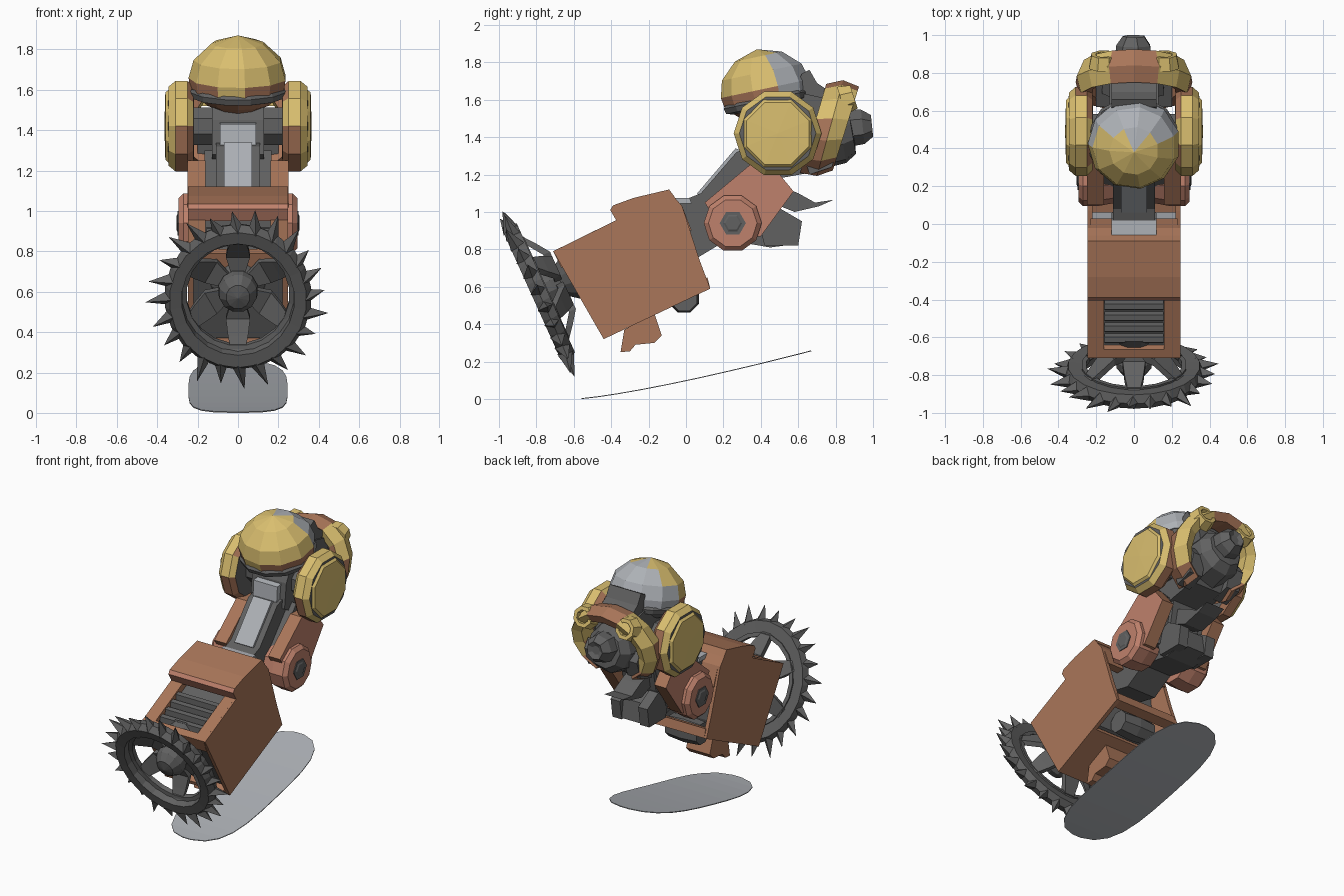
import bpy, bmesh, math, random
from mathutils import Matrix, Vector

if "Cube" in bpy.data.objects:
    bpy.data.objects.remove(bpy.data.objects["Cube"])

random.seed(4)
ORANGE, SALMON = (0.40, 0.18, 0.10, 1), (0.52, 0.22, 0.15, 1)
YELLOW, DARK, STEEL = (0.70, 0.52, 0.16, 1), (0.12, 0.12, 0.12, 1), (0.42, 0.44, 0.47, 1)
mats = {}


def material(col):
    if col not in mats:
        mats[col] = bpy.data.materials.new("paint")
        mats[col].diffuse_color = col
    return mats[col]


def finish(name, bm, cols, mirror=False, pick=None):
    """Turn bm into an object; pick(face centre) chooses among several colours."""
    cols = cols if isinstance(cols, list) else [cols]
    bmesh.ops.recalc_face_normals(bm, faces=bm.faces)
    if pick:
        for f in bm.faces:
            f.material_index = pick(f.calc_center_median())
    me = bpy.data.meshes.new(name)
    bm.to_mesh(me)
    bm.free()
    for c in cols:
        me.materials.append(material(c))
    ob = bpy.data.objects.new(name, me)
    bpy.context.collection.objects.link(ob)
    if mirror:
        ob.modifiers.new("mirror", 'MIRROR')
    return ob


def prism(name, yz, x0, x1, cols, mirror=False, pick=None):
    """Side profile extruded along x."""
    bm = bmesh.new()
    a = [bm.verts.new((x0, y, z)) for y, z in yz]
    b = [bm.verts.new((x1, y, z)) for y, z in yz]
    bm.faces.new(a)
    bm.faces.new(b)
    for i in range(len(a)):
        j = (i + 1) % len(a)
        bm.faces.new((a[i], a[j], b[j], b[i]))
    return finish(name, bm, cols, mirror, pick)


def lathe(name, prof, n, M, cols, mirror=False, pick=None, closed=False):
    """Revolve (radius, height) points around local z, then place with M."""
    bm = bmesh.new()
    rings = []
    for r, h in prof:
        k = n if r > 0 else 1
        rings.append([bm.verts.new(M @ Vector((r * math.cos(t), r * math.sin(t), h)))
                      for t in [2 * math.pi * (i + 0.5) / n for i in range(k)]])
    for a, b in zip(rings, rings[1:] + (rings[:1] if closed else [])):
        for i in range(n):
            j = (i + 1) % n
            q = [a[i % len(a)], a[j % len(a)], b[j % len(b)], b[i % len(b)]]
            bm.faces.new(list(dict.fromkeys(q)))
    return finish(name, bm, cols, mirror, pick)


def place(y, z, tilt=0, x=0):
    return Matrix.Translation((x, y, z)) @ Matrix.Rotation(math.radians(tilt), 4, 'X')


def side(y, z):  # local z becomes world x
    return Matrix.Translation((0, y, z)) @ Matrix.Rotation(math.pi / 2, 4, 'Y')


def slope(t, h):  # distance along and height above the sloping top of the box
    return (-0.71 + 0.897 * t - 0.442 * h, 0.79 + 0.442 * t + 0.897 * h)


# Curved ground plate
bm = bmesh.new()
rows = []
for k in range(13):
    s = -math.cos(math.pi * (k + 0.25) / 12.5)
    w = 0.245 * (1 - abs(s) ** 4) ** 0.42
    u = (s + 1) / 2
    rows.append([bm.verts.new((x, -0.56 + 1.23 * u, 0.005 + 0.255 * u ** 1.25)) for x in (-w, w)])
for a, b in zip(rows, rows[1:]):
    bm.faces.new((a[0], a[1], b[1], b[0]))
plate = finish("ground_plate", bm, STEEL)
plate.modifiers.new("thick", 'SOLIDIFY').thickness = 0.005

# Spiked wheel: rim, spikes, spokes and hub
W = place(-0.79, 0.575, 114.3) @ Matrix.Diagonal((1, 1.08, 1, 1))
lathe("wheel_rim", [(0.275, -0.04), (0.35, -0.045), (0.365, 0), (0.34, 0.04), (0.28, 0.035)],
      22, W, DARK, closed=True)
lathe("wheel_inner_ring", [(0.255, -0.05), (0.28, -0.05), (0.28, -0.01), (0.255, -0.02)], 20, W, DARK, closed=True)
bm = bmesh.new()
for i in range(24):
    t = 2 * math.pi * i / 24

    def at(r, da, h):
        return bm.verts.new(W @ Vector((r * math.cos(t + da), r * math.sin(t + da), h)))
    base = [at(0.335, -0.12, 0), at(0.335, 0, 0.045), at(0.335, 0.12, 0), at(0.335, 0, -0.045)]
    tip = at(random.uniform(0.42, 0.465), 0.07, random.uniform(-0.015, 0.03))
    bm.faces.new(base)
    for a, b in zip(base, base[1:] + base[:1]):
        bm.faces.new((a, b, tip))
finish("wheel_spikes", bm, DARK)
bm = bmesh.new()
for i in range(6):
    R = W @ Matrix.Rotation(math.pi * (i + 0.5) / 3, 4, 'Z')
    q = [[bm.verts.new(R @ Vector((r, sx * w, h + sz * 0.02)))
          for sx, sz in ((-1, -1), (1, -1), (1, 1), (-1, 1))]
         for r, w, h in ((0.06, 0.03, -0.12), (0.155, 0.06, -0.125), (0.22, 0.05, -0.075), (0.29, 0.03, -0.015))]
    for a, b in zip(q, q[1:]):
        for j in range(4):
            bm.faces.new((a[j], a[(j + 1) % 4], b[(j + 1) % 4], b[j]))
    bm.faces.new(q[0])
    bm.faces.new(q[-1])
finish("wheel_spokes", bm, DARK)
lathe("wheel_hub", [(0, 0.02), (0.06, 0.005), (0.095, -0.04), (0.1, -0.08), (0.08, -0.13), (0.13, -0.2), (0.16, -0.26)],
      12, W, DARK)

# Box body: core, side panels, floor and top frame
prism("box_core", [(-0.66, 0.77), (-0.16, 1.01), (-0.10, 0.9), (-0.08, 0.6), (-0.10, 0.52), (-0.42, 0.37)],
      -0.22, 0.22, DARK)
prism("box_side", [(-0.71, 0.79), (-0.08, 1.10), (-0.02, 1.03), (0.07, 0.75), (0.13, 0.59), (-0.44, 0.32)],
      0.22, 0.247, ORANGE, True)
prism("box_floor", [(-0.44, 0.32), (-0.1, 0.481), (-0.11, 0.506), (-0.45, 0.345)], -0.225, 0.225, ORANGE)
prism("box_rear_sill", [(0.13, 0.59), (0.115, 0.65), (0.06, 0.63), (0.07, 0.57)], -0.23, 0.23, ORANGE)
prism("box_rear_lintel", [(-0.08, 1.10), (-0.02, 1.03), (0.03, 0.9), (-0.03, 0.9), (-0.12, 1.06)],
      -0.23, 0.23, ORANGE)
prism("box_top_rail", [slope(0, 0), slope(0.4, 0), slope(0.4, -0.05), slope(0, -0.05)], 0.16, 0.235, ORANGE, True)
prism("box_front_lip", [slope(0, 0), slope(0.05, 0), slope(0.06, -0.06), slope(0.0, -0.1)], -0.23, 0.23, ORANGE)
prism("box_hood", [(-0.37, 0.95), (-0.405, 1.01), (-0.39, 1.035), (-0.28, 1.075), (-0.09, 1.12), (-0.06, 1.08)],
      -0.247, 0.247, [ORANGE, SALMON], pick=lambda c: int(c.y < -0.37))
for i in range(4):
    t = 0.07 + i * 0.065
    prism("grille_slat", [slope(t, -0.04), slope(t + 0.02, -0.003), slope(t + 0.05, -0.01), slope(t + 0.055, -0.05)],
          -0.155, 0.155, DARK)
prism("lower_tab", [(-0.33, 0.37), (-0.35, 0.25), (-0.3, 0.255), (-0.27, 0.29), (-0.17, 0.3), (-0.13, 0.34), (-0.17, 0.46)],
      -0.09, 0.09, ORANGE)
lathe("lower_joint", [(0, -0.12), (0.075, -0.12), (0.085, 0), (0.075, 0.12), (0, 0.12)], 8, side(-0.01, 0.54), DARK)

# Waist and hips
prism("waist", [(-0.12, 1.02), (0.08, 1.1), (0.27, 1.32), (0.4, 1.36), (0.52, 1.2), (0.48, 1.0), (0.58, 0.96), (0.6, 0.83),
                (0.45, 0.81), (0.22, 0.85), (0.07, 0.76), (-0.12, 0.80)], -0.11, 0.11, DARK)
prism("waist_front_panel", [(0.06, 1.1), (0.265, 1.34), (0.29, 1.33), (0.08, 1.08)], -0.07, 0.07, STEEL)
prism("waist_top_plate", [(-0.08, 1.075), (0.02, 1.075), (0.03, 1.045), (-0.07, 1.045)], -0.12, 0.12, STEEL)
prism("hip_block", [(0.38, 0.98), (0.5, 1.02), (0.62, 0.95), (0.6, 0.82), (0.42, 0.82)], 0.07, 0.14, DARK, True)
prism("tail_fin", [(0.5, 1.14), (0.6, 1.10), (0.69, 1.05), (0.79, 1.065), (0.71, 1.03), (0.58, 1.0), (0.48, 1.04)],
      -0.07, 0.07, DARK)
prism("arm_plate", [(0.1, 1.05), (0.34, 1.25), (0.46, 1.25), (0.575, 1.11), (0.4, 0.87), (0.22, 0.86)],
      0.16, 0.25, [ORANGE, SALMON], True, pick=lambda c: int(c.x > 0.24))
prism("arm_inner_strut", [(0.14, 1.0), (0.4, 1.3), (0.5, 1.2), (0.42, 0.9), (0.25, 0.88)], 0.10, 0.165, DARK, True)
lathe("elbow_disc", [(0, 0.11), (0.14, 0.11), (0.155, 0.19), (0.155, 0.27), (0.13, 0.295), (0, 0.295)],
      10, side(0.25, 0.94), SALMON, True)
lathe("elbow_cap", [(0.07, 0.28), (0.07, 0.3), (0.05, 0.3), (0.04, 0.305), (0, 0.305)], 6, side(0.25, 0.94), DARK, True)

# Upper torso and shoulders
prism("torso_core", [(0.32, 1.28), (0.34, 1.45), (0.42, 1.6), (0.6, 1.64), (0.78, 1.6), (0.82, 1.4), (0.72, 1.22), (0.5, 1.18)],
      -0.13, 0.13, DARK)
prism("chest_plate", [(0.29, 1.3), (0.3, 1.43), (0.35, 1.44), (0.36, 1.3)], -0.09, 0.09, STEEL)
lathe("shoulder_axle", [(0, -0.25), (0.1, -0.25), (0.1, 0.25), (0, 0.25)], 8, side(0.49, 1.42), DARK)
lathe("shoulder_drum", [(0, 0.215), (0.205, 0.22), (0.235, 0.25), (0.235, 0.31), (0.205, 0.345), (0, 0.35)],
      10, side(0.49, 1.42), [ORANGE, YELLOW, DARK], True,
      pick=lambda c: 2 if c.x > 0.34 or c.x < 0.22 else int(c.z > 1.6 or c.x > 0.315 or (c.y < 0.36 and 1.38 < c.z < 1.5)))
lathe("shoulder_cap", [(0.2, 0.34), (0.18, 0.36), (0, 0.365)], 8, side(0.49, 1.42), YELLOW, True)

# Domed head with brim and chin
H = place(0.43, 1.63, 12)
lathe("head_dome", [(0.235, -0.035), (0.245, 0.03), (0.22, 0.12), (0.13, 0.205), (0, 0.245)], 11, H,
      [YELLOW, ORANGE, STEEL], pick=lambda c: 2 if c.y > 0.45 else int(c.z < 1.66 and abs(c.x) > 0.08))
lathe("head_brim", [(0.2, -0.07), (0.24, -0.06), (0.248, -0.03), (0.235, -0.015)], 12, H, DARK)
lathe("head_underside", [(0.215, -0.05), (0.16, -0.1), (0.1, -0.13), (0, -0.13)], 10, H, [DARK, ORANGE],
      pick=lambda c: int(c.y < 0.4))
prism("head_rear_vent", [(0.58, 1.66), (0.62, 1.74), (0.66, 1.76), (0.7, 1.69), (0.76, 1.65), (0.72, 1.56)],
      -0.12, 0.12, DARK)

# Rear collar arch hugging the back of the torso
bm = bmesh.new()
secs = []
for i in range(13):
    a = math.radians(-150 + 25 * i)
    s, c = math.sin(a), math.cos(a)
    y = 0.765 + 0.075 * c
    secs.append([bm.verts.new((r * s * 1.12, y + dy, 1.43 + r * c * 0.98))
                 for r, dy in ((0.2, -0.07), (0.26, -0.09), (0.28, 0.0), (0.245, 0.085), (0.19, 0.06))])
for p, q in zip(secs, secs[1:]):
    for j in range(5):
        bm.faces.new((p[j], p[(j + 1) % 5], q[(j + 1) % 5], q[j]))
bm.faces.new(secs[0])
bm.faces.new(secs[-1])
finish("rear_collar", bm, [ORANGE, YELLOW], pick=lambda c: int(abs(c.x) > 0.1 and c.z > 1.33 and c.y > 0.74))
lathe("collar_port", [(0.04, 0.02), (0.045, 0.05), (0.07, 0.05), (0.085, -0.02)], 8, place(0.85, 1.60, -72, 0.16),
      YELLOW, True)

# Rear drive unit
lathe("rear_drive", [(0.17, -0.1), (0.16, 0.04), (0.12, 0.1), (0, 0.11)], 9, place(0.79, 1.41, -80), DARK)
lathe("rear_nozzle", [(0.1, -0.02), (0.095, 0.05), (0.06, 0.1), (0.03, 0.085), (0, 0.085)], 7,
      place(0.895, 1.45, -84), DARK)
prism("rear_side_pod", [(0.62, 1.34), (0.78, 1.42), (0.82, 1.36), (0.78, 1.24), (0.66, 1.2)], 0.1, 0.2, DARK, True)

for m in bpy.data.materials:
    if m.users and not m.is_grease_pencil:
        m.use_nodes = True
        m.node_tree.nodes["Principled BSDF"].inputs["Base Color"].default_value = m.diffuse_color
